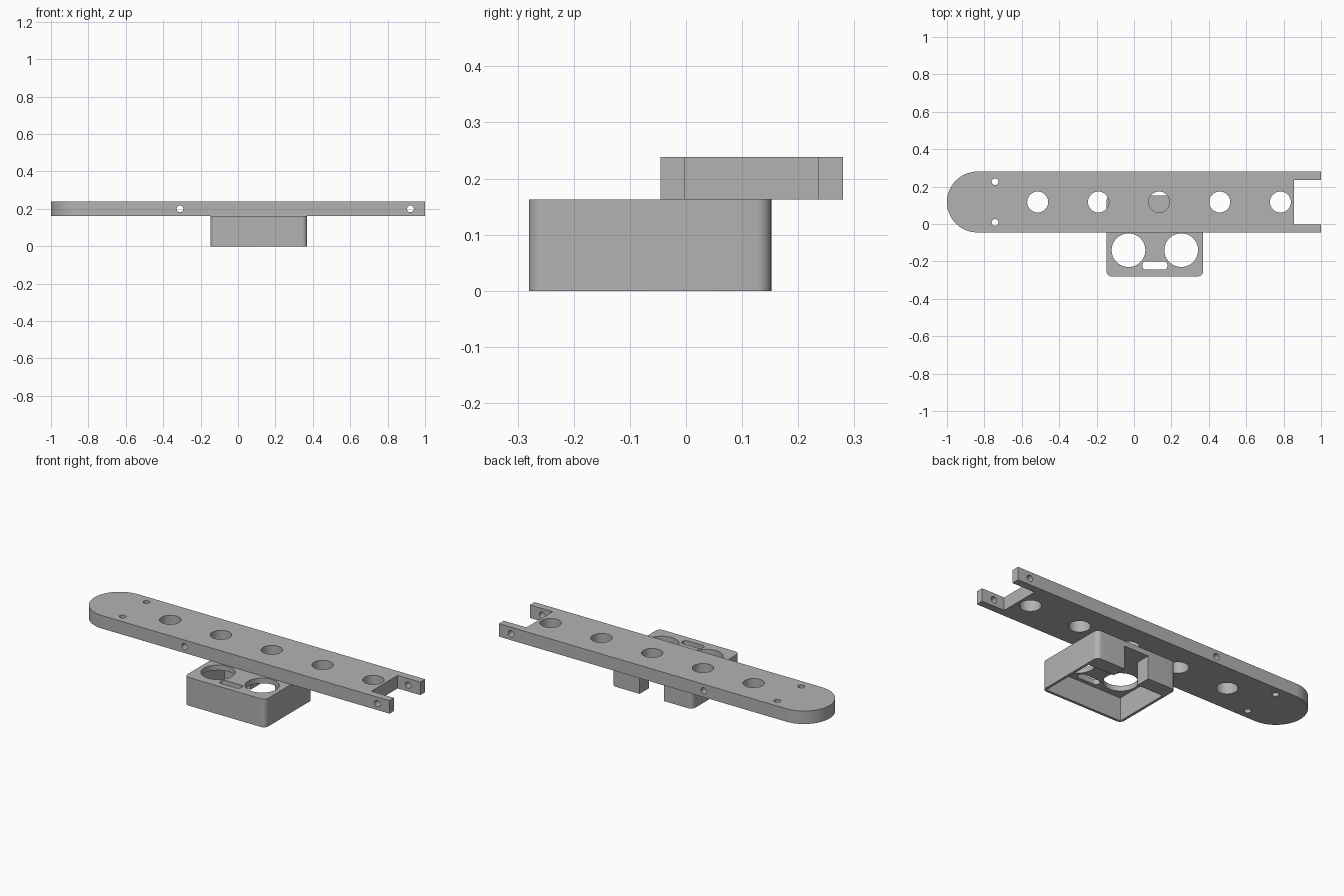
import bpy, math
from mathutils import Vector

cube = bpy.data.objects.get("Cube")
if cube:
    bpy.data.objects.remove(cube, do_unlink=True)

grey = bpy.data.materials.new("plain_grey")
grey.use_nodes = True
colour = (0.45, 0.45, 0.45, 1)
grey.diffuse_color = colour
grey.node_tree.nodes["Principled BSDF"].inputs["Base Color"].default_value = colour


def prism(name, outline, z0, z1):
    """Extrude a closed counter-clockwise xy outline between two heights."""
    n = len(outline)
    verts = [(x, y, z) for z in (z0, z1) for x, y in outline]
    faces = [list(range(n))[::-1], list(range(n, 2 * n))]
    faces += [(i, (i + 1) % n, (i + 1) % n + n, i + n) for i in range(n)]
    mesh = bpy.data.meshes.new(name)
    mesh.from_pydata(verts, [], faces)
    mesh.materials.append(grey)
    ob = bpy.data.objects.new(name, mesh)
    bpy.context.collection.objects.link(ob)
    return ob


def arc(cx, cy, r, start, end, steps):
    angles = [math.radians(start + (end - start) * i / steps) for i in range(steps + 1)]
    return [(cx + r * math.cos(a), cy + r * math.sin(a)) for a in angles]


def rounded(x0, x1, y0, y1, r, steps=8):
    corners = [(x1 - r, y1 - r), (x0 + r, y1 - r), (x0 + r, y0 + r), (x1 - r, y0 + r)]
    return [p for i, (x, y) in enumerate(corners) for p in arc(x, y, r, 90 * i, 90 * i + 90, steps)]


def rect(x0, x1, y0, y1):
    return [(x0, y0), (x1, y0), (x1, y1), (x0, y1)]


def drill(x, y, r, z0, z1):
    return prism("hole_cutter", arc(x, y, r, 0, 352.5, 47), z0, z1)


def cut(ob, cutters):
    for c in cutters:
        mod = ob.modifiers.new("cut", "BOOLEAN")
        mod.operation = "DIFFERENCE"
        mod.solver = "EXACT"
        mod.object = c
    bpy.context.view_layer.objects.active = ob
    for mod in list(ob.modifiers):
        bpy.ops.object.modifier_apply(modifier=mod.name)
    for c in cutters:
        bpy.data.objects.remove(c, do_unlink=True)
    bpy.ops.object.select_all(action="DESELECT")
    ob.select_set(True)
    bpy.ops.object.shade_smooth_by_angle(angle=math.radians(30))


LOW, HIGH = 0.163, 0.238
FRONT, BACK = -0.045, 0.28
MID = (FRONT + BACK) / 2
R = (BACK - FRONT) / 2

# Arm: long bar, round at one end and forked at the other
arm = prism("arm", [(1, FRONT), (1, -0.003), (0.855, -0.003), (0.855, 0.236), (1, 0.236), (1, BACK)]
            + arc(R - 1, MID, R, 90, 270, 40), LOW, HIGH)
tools = [drill(-0.515 + 0.3245 * i, MID, 0.056, 0.1, 0.3) for i in range(5)]
tools += [drill(-0.743, MID + s * 0.109, 0.018, 0.1, 0.3) for s in (-1, 1)]
# Cross holes running front to back
for x in (-0.31, 0.922):
    pin = drill(0, 0, 0.018, -0.5, 0.5)
    pin.rotation_euler.x = math.pi / 2
    pin.location = Vector((x, 0, 0.2))
    tools.append(pin)
bpy.context.view_layer.update()
cut(arm, tools)

# Housing: box open below, with a thick back wall split by a gap
X0, X1, Y0, Y1 = -0.147, 0.37, -0.28, 0.152
WALL, BACK_WALL, ROOF = 0.015, 0.085, 0.03
CX = (X0 + X1) / 2
housing = prism("housing", rounded(X0, X1, Y0, Y1, 0.028), 0, LOW)
tools = [
    prism("cavity_cutter", rect(X0 + WALL, X1 - WALL, Y0 + WALL, Y1 - BACK_WALL), -0.1, LOW - ROOF),
    prism("gap_cutter", rect(CX - 0.078, CX + 0.078, 0, 0.3), -0.1, LOW - ROOF),
    prism("slot_cutter", rounded(CX - 0.067, CX + 0.067, -0.244, -0.2, 0.02), 0.1, 0.3),
]
tools += [drill(CX + s * 0.141, -0.14, 0.09, 0.1, 0.3) for s in (-1, 1)]
cut(housing, tools)
